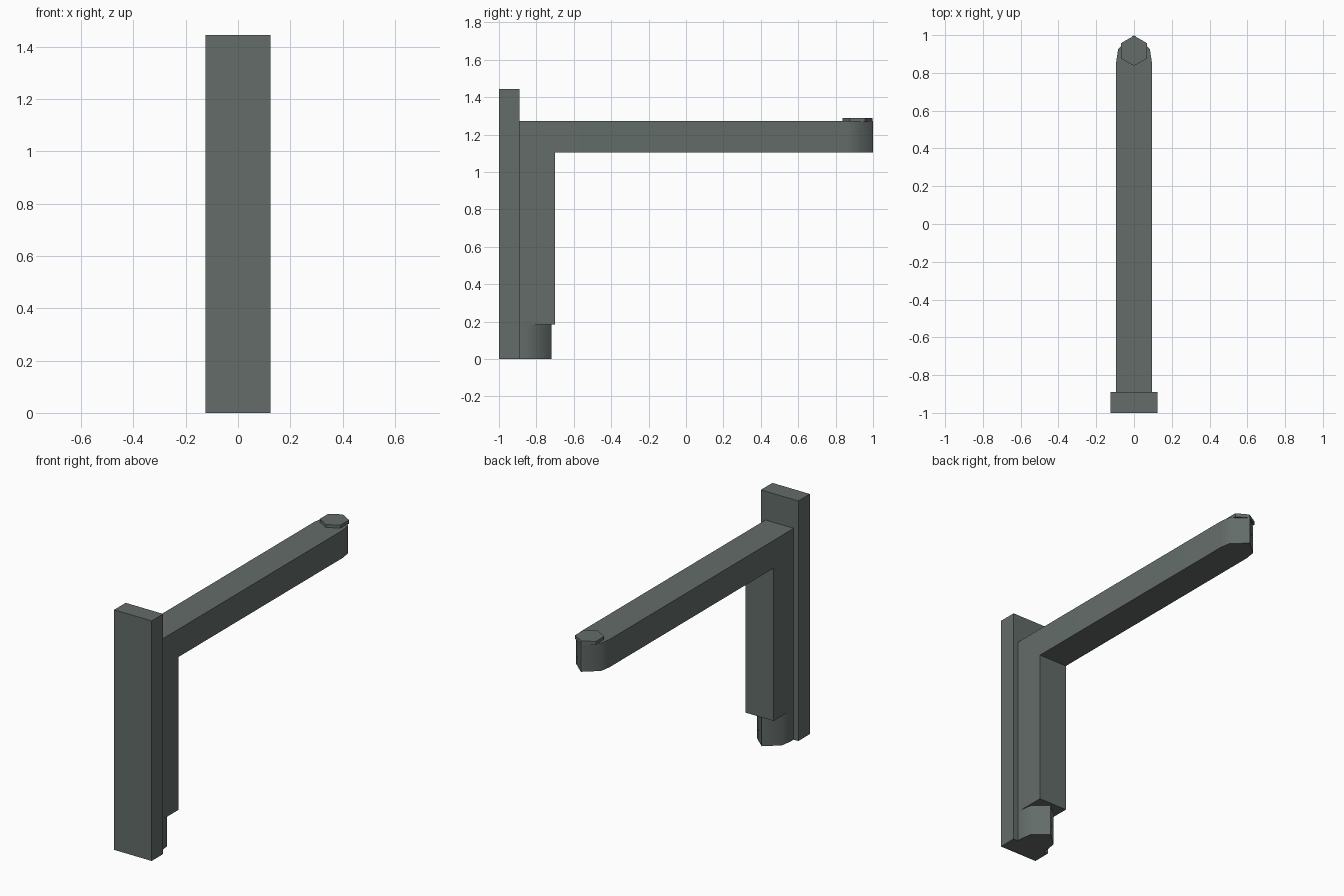
import bpy, bmesh, math

if "Cube" in bpy.data.objects:
    bpy.data.objects.remove(bpy.data.objects["Cube"])

mat = bpy.data.materials.new("grey green metal")
mat.diffuse_color = (0.125, 0.15, 0.14, 1)
mat.use_nodes = True
mat.node_tree.nodes["Principled BSDF"].inputs["Base Color"].default_value = mat.diffuse_color


def prism(name, outline, z0, z1, smooth=False):
    """Extrude a plan outline (counter-clockwise x, y points) from z0 to z1."""
    bm = bmesh.new()
    base = bm.faces.new([bm.verts.new((x, y, z0)) for x, y in outline])
    top = bmesh.ops.extrude_face_region(bm, geom=[base])["geom"]
    bmesh.ops.translate(bm, vec=(0, 0, z1 - z0),
                        verts=[v for v in top if isinstance(v, bmesh.types.BMVert)])
    bmesh.ops.recalc_face_normals(bm, faces=bm.faces)
    mesh = bpy.data.meshes.new(name)
    bm.to_mesh(mesh)
    bm.free()
    mesh.materials.append(mat)
    obj = bpy.data.objects.new(name, mesh)
    bpy.context.collection.objects.link(obj)
    if smooth:
        bpy.ops.object.select_all(action='DESELECT')
        obj.select_set(True)
        bpy.context.view_layer.objects.active = obj
        bpy.ops.object.shade_smooth_by_angle(angle=math.radians(80))
    return obj


def rect(half, y0, y1):
    return [(-half, y0), (half, y0), (half, y1), (-half, y1)]


def nosed(half, y0, tip):
    """Bar outline with a faceted nose at its +y end."""
    right = [(half, y0), (half, tip - 0.14), (half - 0.01, tip - 0.073)]
    return right + [(0, tip)] + [(-x, y) for x, y in reversed(right)]


W = 0.094

# Wall plate
prism("back_plate", rect(0.125, -1.0, -0.89), 0, 1.445)
# Horizontal arm with rounded nose
prism("arm", nosed(W, -0.89, 1.0), 1.105, 1.272, smooth=True)
# Upright below the arm
prism("upright", rect(W, -0.89, -0.70), 0.185, 1.105)
# Rounded foot under the upright
prism("foot", nosed(W, -0.89, -0.72), 0, 0.185, smooth=True)
# Hexagonal bolt head on the arm tip
hexagon = [(0.08 * math.sin(-k * math.pi / 3), 0.917 + 0.08 * math.cos(k * math.pi / 3))
           for k in range(6)]
prism("bolt_head", hexagon, 1.268, 1.29)
